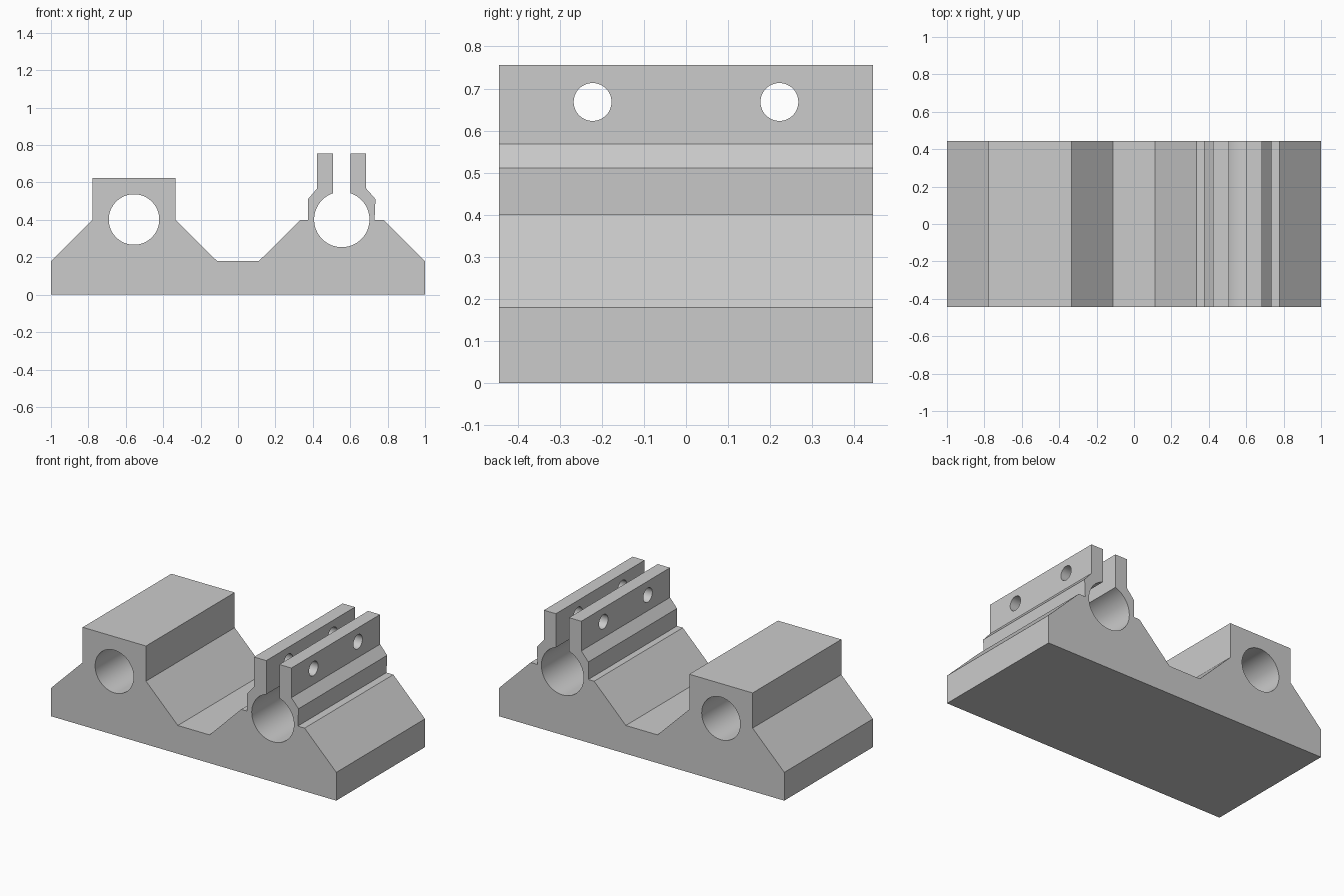
import bpy
import bmesh
import math

cube = bpy.data.objects.get("Cube")
if cube:
    bpy.data.objects.remove(cube, do_unlink=True)

HALF_DEPTH = 0.444
BORE_Z = 0.402
BLOCK_X, CLAMP_X = -0.556, 0.555

grey = bpy.data.materials.new("light grey")
colour = (0.6, 0.6, 0.6, 1)
grey.diffuse_color = colour
grey.use_nodes = True
grey.node_tree.nodes["Principled BSDF"].inputs["Base Color"].default_value = colour


def extrude_profile(name, points):
    """Extrude an x-z outline along the full depth."""
    bm = bmesh.new()
    face = bm.faces.new([bm.verts.new((x, -HALF_DEPTH, z)) for x, z in points])
    side = bmesh.ops.extrude_face_region(bm, geom=[face])["geom"]
    verts = [v for v in side if isinstance(v, bmesh.types.BMVert)]
    bmesh.ops.translate(bm, verts=verts, vec=(0, 2 * HALF_DEPTH, 0))
    bmesh.ops.recalc_face_normals(bm, faces=bm.faces)
    mesh = bpy.data.meshes.new(name)
    bm.to_mesh(mesh)
    bm.free()
    obj = bpy.data.objects.new(name, mesh)
    bpy.context.collection.objects.link(obj)
    mesh.materials.append(grey)
    return obj


def cut(target, cutter):
    """Subtract the cutter from the target, then discard the cutter."""
    cutter.hide_render = True
    cutter.data.materials.clear()
    cutter.data.materials.append(grey)
    mod = target.modifiers.new("cut", "BOOLEAN")
    mod.operation, mod.solver, mod.object = "DIFFERENCE", "EXACT", cutter
    bpy.ops.object.select_all(action="DESELECT")
    bpy.context.view_layer.objects.active = target
    target.select_set(True)
    bpy.ops.object.modifier_apply(modifier=mod.name)
    bpy.data.objects.remove(cutter, do_unlink=True)


def drill(target, radius, length, location, rotation, sides=64):
    bpy.ops.mesh.primitive_cylinder_add(vertices=sides, radius=radius, depth=length,
                                        location=location, rotation=rotation)
    cut(target, bpy.context.object)


# Base with solid block on the right and clamp collar with fins on the left
base = [(-1, 0), (1, 0), (1, 0.179)]
clamp = [(0.778, 0.4), (0.73, 0.4), (0.735, 0.511), (0.685, 0.568), (0.685, 0.756),
         (0.423, 0.756), (0.423, 0.568), (0.374, 0.511), (0.374, 0.4), (0.333, 0.4)]
valley = [(0.111, 0.179), (-0.111, 0.179)]
block = [(-0.334, 0.4), (-0.334, 0.623), (-0.778, 0.623), (-0.778, 0.4), (-1, 0.179)]
body = extrude_profile("bearing_bracket", base + clamp + valley + block)

# Clamp slot between the fins
bpy.ops.mesh.primitive_cube_add(size=1, location=(CLAMP_X, 0, 0.7))
slot = bpy.context.object
slot.scale = (0.092, 2, 0.5)
cut(body, slot)

# Bores along the depth
along_y, along_x = (math.pi / 2, 0, 0), (0, math.pi / 2, 0)
for x, radius in ((BLOCK_X, 0.135), (CLAMP_X, 0.148)):
    drill(body, radius, 2, (x, 0, BORE_Z), along_y)

# Bolt holes through both fins
for y in (-0.222, 0.222):
    drill(body, 0.045, 0.6, (CLAMP_X, y, 0.668), along_x, 48)

bpy.ops.object.select_all(action="DESELECT")
body.select_set(True)
bpy.context.view_layer.objects.active = body
bpy.ops.object.shade_smooth_by_angle(angle=math.radians(30))
